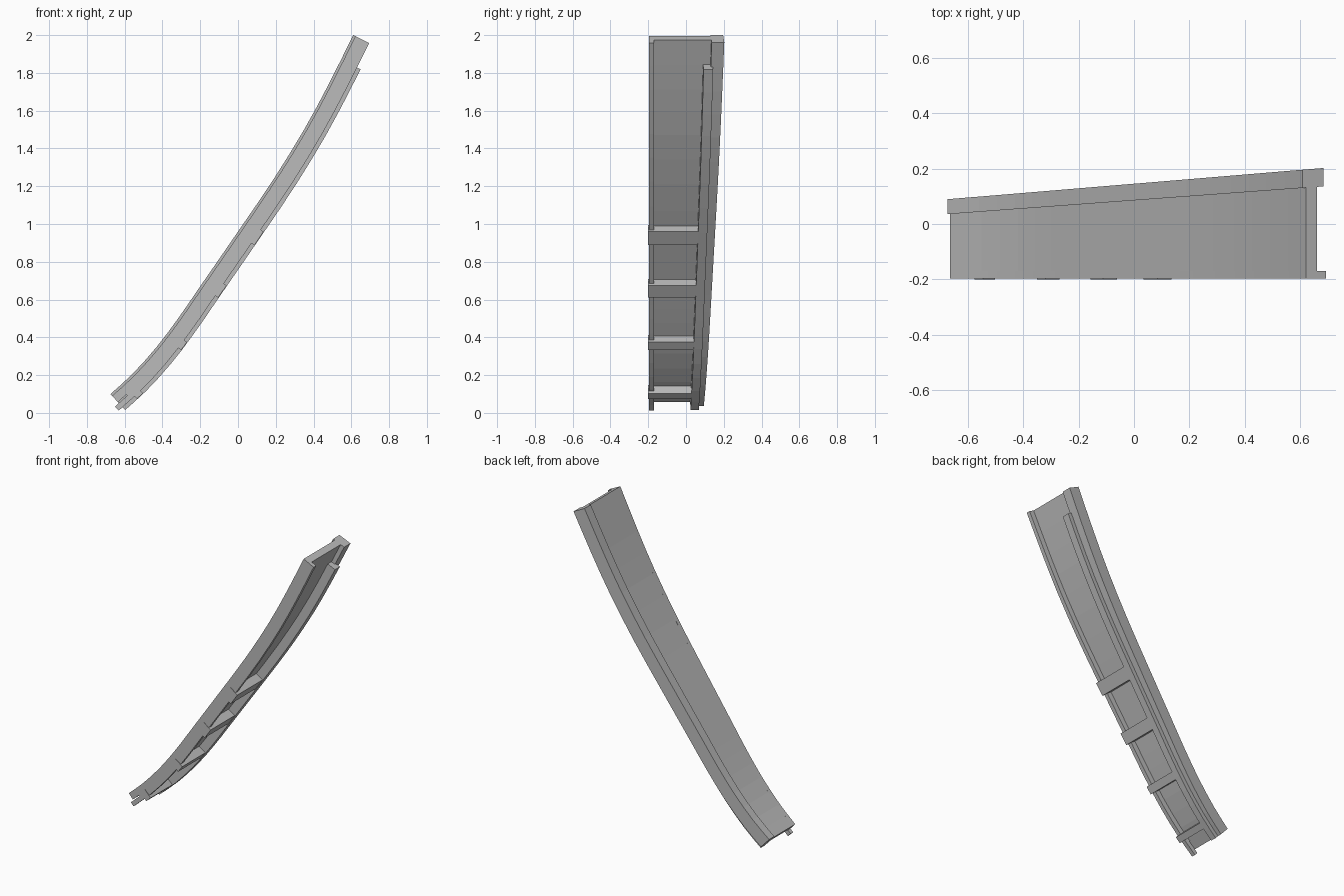
import bpy, bmesh
from mathutils import Vector

if "Cube" in bpy.data.objects:
    bpy.data.objects.remove(bpy.data.objects["Cube"])

grey = bpy.data.materials.new("mid_grey")
grey.use_nodes = True
COLOUR = (0.5, 0.5, 0.5, 1)
grey.diffuse_color = COLOUR
grey.node_tree.nodes["Principled BSDF"].inputs["Base Color"].default_value = COLOUR

# Side profile of the outer edge (x, z)
PROFILE = [Vector(p) for p in (
    (-0.675, 0.10), (-0.56, 0.205), (-0.43, 0.35), (-0.31, 0.51), (-0.2, 0.67),
    (0.0, 0.96), (0.19, 1.24), (0.35, 1.50), (0.48, 1.74), (0.61, 2.0))]
LAST = len(PROFILE) - 1


def curve(t):
    """Catmull-Rom point and inward normal at t, from 0 to 1 along the profile."""
    u = t * LAST
    i = max(0, min(LAST - 1, int(u)))
    f = u - i
    b, c = PROFILE[i], PROFILE[i + 1]
    a = PROFILE[i - 1] if i else 2 * b - c
    d = PROFILE[i + 2] if i + 2 <= LAST else 2 * c - b
    m, n = (c - a) / 2, (d - b) / 2
    k = 3 * (c - b) - 2 * m - n
    j = 2 * (b - c) + m + n
    p = b + m * f + k * f * f + j * f ** 3
    tan = (m + 2 * k * f + 3 * j * f * f).normalized()
    return p, Vector((tan.y, -tan.x))


def slope(low, high):
    """Depth line that runs from the lower end to the upper end."""
    return lambda x: low + (high - low) * (x + 0.67) / 1.3


def sweep(name, t0, t1, d0, d1, front, back, steps=18):
    """Box section swept along the profile between two inward offsets."""
    bm = bmesh.new()
    rings = []
    for s in range(steps + 1):
        p, n = curve(t0 + (t1 - t0) * s / steps)
        ring = []
        for d, side in ((d0, front), (d0, back), (d1, back), (d1, front)):
            q = p + n * d
            ring.append(bm.verts.new((q.x, side(q.x), q.y)))
        rings.append(ring)
    for r, q in zip(rings, rings[1:]):
        for i in range(4):
            k = (i + 1) % 4
            bm.faces.new((r[i], r[k], q[k], q[i]))
    bm.faces.new(rings[0])
    bm.faces.new(rings[-1][::-1])
    bmesh.ops.recalc_face_normals(bm, faces=bm.faces)
    mesh = bpy.data.meshes.new(name)
    bm.to_mesh(mesh)
    bm.free()
    mesh.materials.append(grey)
    bpy.context.collection.objects.link(bpy.data.objects.new(name, mesh))


front = slope(-0.197, -0.197)
flange_back = slope(-0.17, -0.17)
rail_front = slope(0.036, 0.132)

# Skin, back rail and deeper rib
sweep("skin_panel", 0, 1, 0.013, 0.058, front, slope(0.045, 0.14))
sweep("back_rail", 0, 1, 0, 0.085, rail_front, slope(0.09, 0.198))
sweep("inner_rib", 0, 0.945, 0.05, 0.115, slope(0.02, 0.092), slope(0.063, 0.143))

# Front flange with a slotted lower end
sweep("front_flange", 0.045, 1, 0.013, 0.094, front, flange_back)
sweep("upper_prong", 0, 0.045, 0.013, 0.045, front, flange_back, 2)
sweep("lower_prong", -0.02, 0.045, 0.065, 0.094, front, flange_back, 2)

# Cross bars, placed by the height of their outer faces
for number, height in enumerate((0.09, 0.355, 0.64, 0.925)):
    t = min((k / 500 for k in range(500)),
            key=lambda v: abs((curve(v)[0] + curve(v)[1] * 0.11).y - height))
    sweep(f"cross_bar_{number + 1}", t - 0.014, t + 0.014, 0.05, 0.112,
          slope(-0.2, -0.2), slope(0.03, 0.11), 1)
